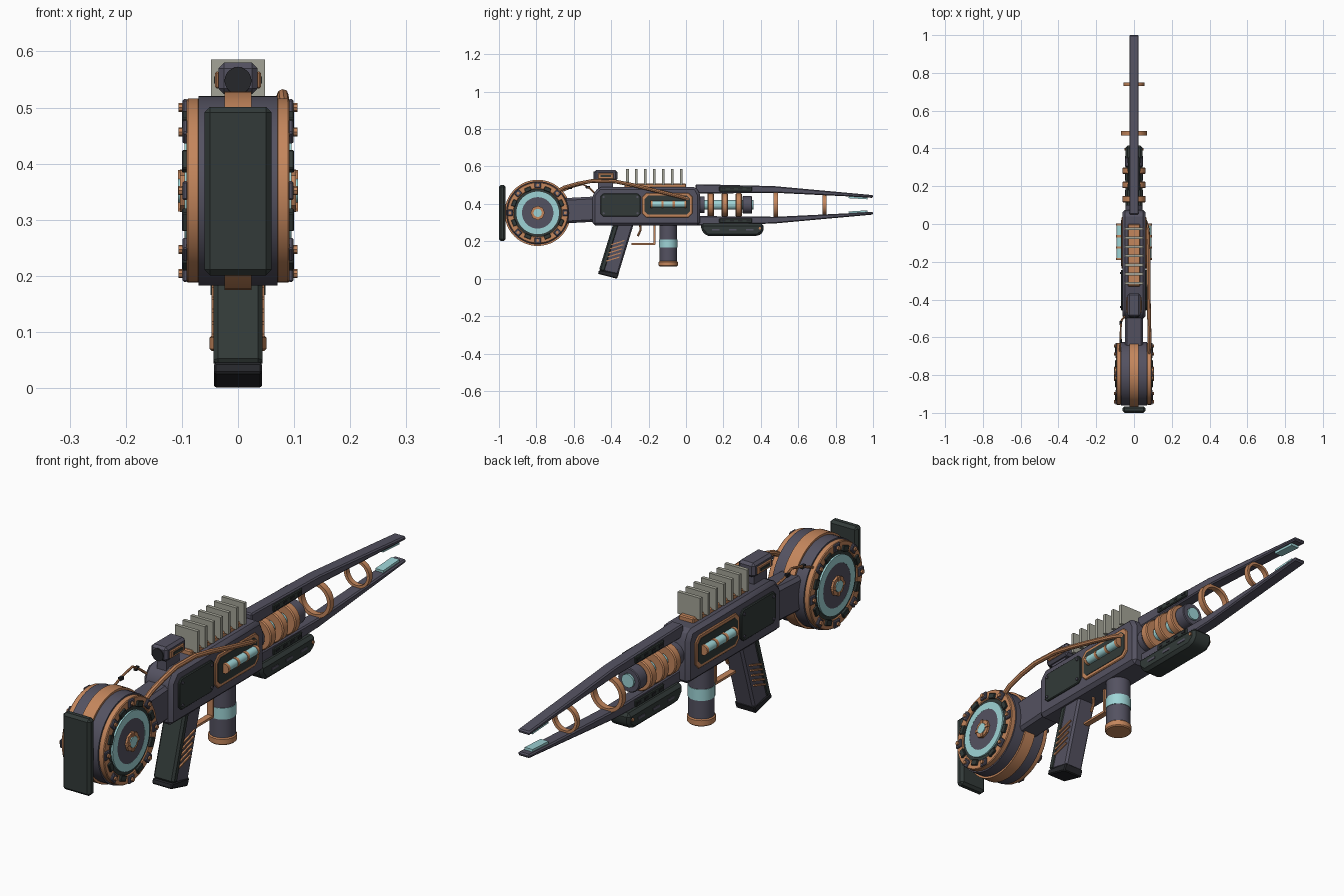
import bpy, bmesh, math
from mathutils import Matrix, Vector

if "Cube" in bpy.data.objects:
    bpy.data.objects.remove(bpy.data.objects["Cube"])

def material(name, rgb):
    m = bpy.data.materials.new(name)
    lin = [((c / 255 + 0.055) / 1.055) ** 2.4 for c in rgb]
    m.diffuse_color = (*lin, 1)
    m.use_nodes = True
    m.node_tree.nodes["Principled BSDF"].inputs["Base Color"].default_value = m.diffuse_color
    return m

GREY = material("slate grey", (84, 82, 97))
DARK = material("dark green grey", (50, 58, 56))
COPPER = material("copper", (196, 134, 92))
TEAL = material("pale teal", (158, 212, 214))
FIN = material("fin grey", (164, 164, 151))
BLACK = material("near black", (38, 39, 43))
ROT = {'X': Matrix.Rotation(math.pi / 2, 4, 'Y'),
       'Y': Matrix.Rotation(-math.pi / 2, 4, 'X'), 'Z': Matrix()}

def finish(name, bm, mat, bevel=0):
    bmesh.ops.recalc_face_normals(bm, faces=bm.faces)
    me = bpy.data.meshes.new(name)
    bm.to_mesh(me)
    bm.free()
    me.materials.append(mat)
    ob = bpy.data.objects.new(name, me)
    bpy.context.collection.objects.link(ob)
    if bevel:
        mod = ob.modifiers.new("bevel", 'BEVEL')
        mod.width, mod.segments = bevel, 1
    return ob

def box(name, c, size, mat, bevel=0, rot_x=0):
    bm = bmesh.new()
    m = Matrix.Translation(c) @ Matrix.Rotation(rot_x, 4, 'X') @ Matrix.Diagonal((*size, 1))
    bmesh.ops.create_cube(bm, size=1, matrix=m)
    return finish(name, bm, mat, bevel)

def cyl(name, c, r, depth, axis, mat, seg=32, bevel=0, r2=None):
    bm = bmesh.new()
    bmesh.ops.create_cone(bm, cap_ends=True, segments=seg, radius1=r, radius2=r2 or r,
                          depth=depth, matrix=Matrix.Translation(c) @ ROT[axis])
    return finish(name, bm, mat, bevel)

def ring(name, c, ro, ri, depth, axis, mat, seg=48, bevel=0):
    bm = bmesh.new()
    m = Matrix.Translation(c) @ ROT[axis]
    h = depth / 2
    loops = []
    for i in range(seg):
        a = 2 * math.pi * i / seg
        loops.append([bm.verts.new(m @ Vector((r * math.cos(a), r * math.sin(a), z)))
                      for r, z in ((ro, -h), (ro, h), (ri, h), (ri, -h))])
    for i in range(seg):
        p, q = loops[i], loops[(i + 1) % seg]
        for k in range(4):
            bm.faces.new((p[k], q[k], q[(k + 1) % 4], p[(k + 1) % 4]))
    return finish(name, bm, mat, bevel)

def prism(name, yz, x0, x1, mat, bevel=0):
    bm = bmesh.new()
    f = bm.faces.new([bm.verts.new((x0, y, z)) for y, z in yz])
    g = bmesh.ops.extrude_face_region(bm, geom=[f])
    bmesh.ops.translate(bm, vec=(x1 - x0, 0, 0),
                        verts=[v for v in g['geom'] if isinstance(v, bmesh.types.BMVert)])
    return finish(name, bm, mat, bevel)

def tube(name, pts, r, mat):
    cu = bpy.data.curves.new(name, 'CURVE')
    cu.dimensions, cu.bevel_depth, cu.bevel_resolution, cu.use_fill_caps = '3D', r, 2, True
    sp = cu.splines.new('POLY')
    sp.points.add(len(pts) - 1)
    for p, co in zip(sp.points, pts):
        p.co = (*co, 1)
    cu.materials.append(mat)
    bpy.context.collection.objects.link(bpy.data.objects.new(name, cu))

def cut_rect(y0, y1, z0, z1, c):
    return [(y0 + c, z0), (y1 - c, z0), (y1, z0 + c), (y1, z1 - c),
            (y1 - c, z1), (y0 + c, z1), (y0, z1 - c), (y0, z0 + c)]

# Rear drum and butt plate
DY, DZ = -0.793, 0.352
box("butt_plate", (0, -0.9825, 0.351), (0.12, 0.035, 0.3), DARK, 0.01)
cyl("drum_body", (0, DY, DZ), 0.169, 0.14, 'X', GREY, 48)
ring("drum_centre_band", (0, DY, DZ), 0.177, 0.16, 0.048, 'X', COPPER)
for s in (-1, 1):
    ring("drum_rim", (s * 0.08, DY, DZ), 0.164, 0.128, 0.024, 'X', COPPER, bevel=0.003)
    cyl("drum_face", (s * 0.078, DY, DZ), 0.13, 0.02, 'X', DARK, 48)
    ring("drum_light_ring", (s * 0.091, DY, DZ), 0.114, 0.084, 0.008, 'X', TEAL)
    cyl("drum_disc", (s * 0.09, DY, DZ), 0.085, 0.009, 'X', GREY, 48)
    cyl("drum_hub", (s * 0.097, DY, DZ), 0.038, 0.012, 'X', COPPER, 8)
    cyl("drum_hub_light", (s * 0.102, DY, DZ), 0.022, 0.01, 'X', TEAL, 16)
    for i in range(16):
        a = i * math.pi / 8
        r = 0.148 if i % 2 == 0 else 0.136
        c = Vector((s * 0.094, DY + r * math.sin(a), DZ + r * math.cos(a)))
        if i % 2 == 0:
            box("drum_lug", c, (0.01, 0.034, 0.03), GREY, 0.003, -a)
            cyl("drum_bolt", c + Vector((s * 0.006, 0, 0)), 0.008, 0.012, 'X', COPPER, 8)
        else:
            box("drum_clip", c, (0.012, 0.036, 0.022), DARK, 0.002, -a)
    for k in range(4):
        a = k * math.pi / 2
        box("hub_spoke", (s * 0.102, DY + 0.028 * math.sin(a), DZ + 0.028 * math.cos(a)),
            (0.01, 0.012, 0.018), COPPER, 0, -a)

# Neck and receiver
prism("neck", [(-0.66, 0.295), (-0.48, 0.305), (-0.48, 0.44), (-0.66, 0.43)], -0.048, 0.048, GREY, 0.012)
prism("receiver", [(-0.5, 0.285), (0.075, 0.285), (0.075, 0.45), (0.055, 0.49),
                   (-0.465, 0.49), (-0.5, 0.45)], -0.062, 0.062, GREY, 0.014)

# Side panels, energy cells and bolts
for s in (-1, 1):
    prism("side_panel", cut_rect(-0.458, -0.243, 0.332, 0.455, 0.015), s * 0.058, s * 0.069, DARK, 0.003)
    for y in (-0.44, -0.26):
        for z in (0.35, 0.437):
            cyl("panel_bolt", (s * 0.07, y, z), 0.006, 0.006, 'X', GREY, 8)
    prism("cell_frame", cut_rect(-0.236, 0.036, 0.328, 0.458, 0.022), s * 0.058, s * 0.067, COPPER, 0.003)
    prism("cell_recess", cut_rect(-0.222, 0.022, 0.342, 0.444, 0.018), s * 0.058, s * 0.069, DARK)
    cyl("cell_tube", (s * 0.075, -0.093, 0.398), 0.017, 0.18, 'Y', TEAL, 20)
    for y in (-0.185, -0.125, -0.065, -0.003):
        cyl("cell_band", (s * 0.075, y, 0.398), 0.019, 0.012, 'Y', COPPER, 20)

# Cooling fins
box("fin_base", (0, -0.165, 0.497), (0.064, 0.33, 0.022), COPPER, 0.004)
for i in range(7):
    box("cooling_fin", (0, -0.313 + i * 0.048, 0.543), (0.097, 0.014, 0.085), FIN)

# Sight
box("sight_mount", (0, -0.43, 0.505), (0.04, 0.08, 0.05), GREY)
box("sight_body", (0, -0.429, 0.552), (0.07, 0.124, 0.056), GREY, 0.01)
cyl("sight_lens", (0, -0.492, 0.548), 0.024, 0.006, 'Y', BLACK, 24)
for s in (-1, 1):
    box("sight_side_plate", (s * 0.037, -0.429, 0.549), (0.008, 0.085, 0.03), COPPER, 0.003)
    box("sight_slit", (s * 0.04, -0.429, 0.549), (0.006, 0.055, 0.012), DARK)

# Twin rails with teal tips, mirrored about the bore line
BZ = 0.395
for name, s in (("upper", 1), ("lower", -1)):
    prof = [(0.05, 0.11), (0.08, 0.11), (0.47, 0.1), (1.0, 0.052), (1.0, 0.037),
            (0.87, 0.045), (0.48, 0.064), (0.05, 0.06)]
    prism(name + "_rail", [(y, BZ + s * d) for y, d in prof], -0.025, 0.025, GREY, 0.005)
    box(name + "_tip_light", (0, 0.92, BZ + s * 0.038), (0.034, 0.1, 0.011), TEAL, 0, -s * 0.06)
    for k in (-1, 1):
        box(name + "_rail_vent", (k * 0.026, 0.265, BZ + s * 0.085), (0.012, 0.175, 0.026), DARK, 0.003)
        for y in (0.2, 0.245, 0.29, 0.335):
            box(name + "_vent_slot", (k * 0.032, y, BZ + s * 0.085), (0.004, 0.022, 0.008), BLACK)

# Coil core and focusing rings
cyl("core_light", (0, 0.21, BZ), 0.026, 0.3, 'Y', TEAL, 24)
cyl("core_base", (0, 0.085, BZ), 0.045, 0.03, 'Y', GREY, 32)
ring("core_collar", (0, 0.328, BZ), 0.047, 0.024, 0.05, 'Y', GREY, 32, 0.003)
for y in (0.132, 0.207, 0.282):
    ring("coil_ring", (0, y, BZ), 0.062, 0.024, 0.034, 'Y', COPPER, 32, 0.004)
ring("large_focus_ring", (0, 0.48, BZ), 0.07, 0.056, 0.024, 'Y', COPPER, 32)
ring("small_focus_ring", (0, 0.74, BZ), 0.055, 0.044, 0.02, 'Y', COPPER, 32)

# Fore-end block
prism("fore_end", [(0.08, 0.295), (0.08, 0.262), (0.11, 0.228), (0.385, 0.228),
                   (0.415, 0.25), (0.415, 0.295)], -0.046, 0.046, DARK, 0.012)
for s in (-1, 1):
    for y in (0.16, 0.25, 0.34):
        box("fore_end_slot", (s * 0.046, y, 0.262), (0.004, 0.04, 0.01), GREY)
    cyl("fore_end_bolt", (s * 0.046, 0.395, 0.27), 0.007, 0.008, 'X', COPPER, 8)

# Power canister
cyl("canister_body", (0, -0.095, 0.185), 0.047, 0.21, 'Z', GREY)
cyl("canister_light", (0, -0.095, 0.188), 0.049, 0.044, 'Z', TEAL)
cyl("canister_cap", (0, -0.095, 0.08), 0.051, 0.028, 'Z', COPPER, bevel=0.004)

# Grip, leaning back, with copper ridges
def lean(t, z):  # point across the grip (0 back, 1 front) at height z
    return -0.477 + 0.306 * z + t * 0.108
prism("grip", [(lean(0.1, 0.3), 0.3), (lean(1, 0.3), 0.3), (lean(1, 0.02), 0.02), (lean(0.1, 0.04), 0.04)],
      -0.041, 0.041, GREY, 0.008)
prism("grip_back_strap", [(lean(-0.02, 0.29), 0.29), (lean(0.3, 0.29), 0.29), (lean(0.3, 0.035), 0.035),
                          (lean(-0.02, 0.045), 0.045)], -0.044, 0.044, DARK, 0.008)
prism("grip_foot", [(lean(0, 0.04), 0.046), (lean(1.02, 0.03), 0.012 + 0.018), (lean(1.0, 0), 0),
                    (lean(0, 0.02), 0.026)], -0.043, 0.043, BLACK, 0.004)
for s in (-1, 1):
    for i in range(5):
        z = 0.105 + i * 0.022
        box("grip_ridge", (s * 0.043, lean(0.5, z), z), (0.008, 0.075, 0.006), COPPER, 0, 0.3)

# Trigger and guard
box("guard_bottom", (0, -0.228, 0.186), (0.024, 0.125, 0.009), COPPER)
box("guard_front", (0, -0.168, 0.236), (0.024, 0.009, 0.105), COPPER)
tube("trigger", [(0, -0.245, 0.29), (0, -0.243, 0.26), (0, -0.258, 0.228)], 0.006, COPPER)

# Cables from drum to receiver
tube("main_cable", [(0.08, -0.69, 0.465), (0.082, -0.65, 0.488), (0.082, -0.58, 0.508), (0.08, -0.5, 0.523),
                    (0.078, -0.38, 0.52), (0.077, -0.28, 0.5), (0.077, -0.15, 0.468),
                    (0.073, -0.03, 0.438), (0.06, 0.015, 0.425)], 0.01, COPPER)
tube("thin_cable", [(-0.05, -0.49, 0.46), (-0.066, -0.51, 0.48), (-0.07, -0.55, 0.505),
                    (-0.072, -0.61, 0.49), (-0.075, -0.68, 0.46)], 0.005, COPPER)
for y, z in ((-0.525, 0.489), (-0.62, 0.486)):
    box("cable_clip", (-0.07, y, z), (0.014, 0.022, 0.014), BLACK, 0.002)

# Bake modifiers and curves, keep hard edges sharp
bpy.ops.object.select_all(action='SELECT')
bpy.context.view_layer.objects.active = bpy.data.objects["butt_plate"]
bpy.ops.object.convert(target='MESH')
bpy.ops.object.shade_smooth_by_angle(angle=math.radians(30))
